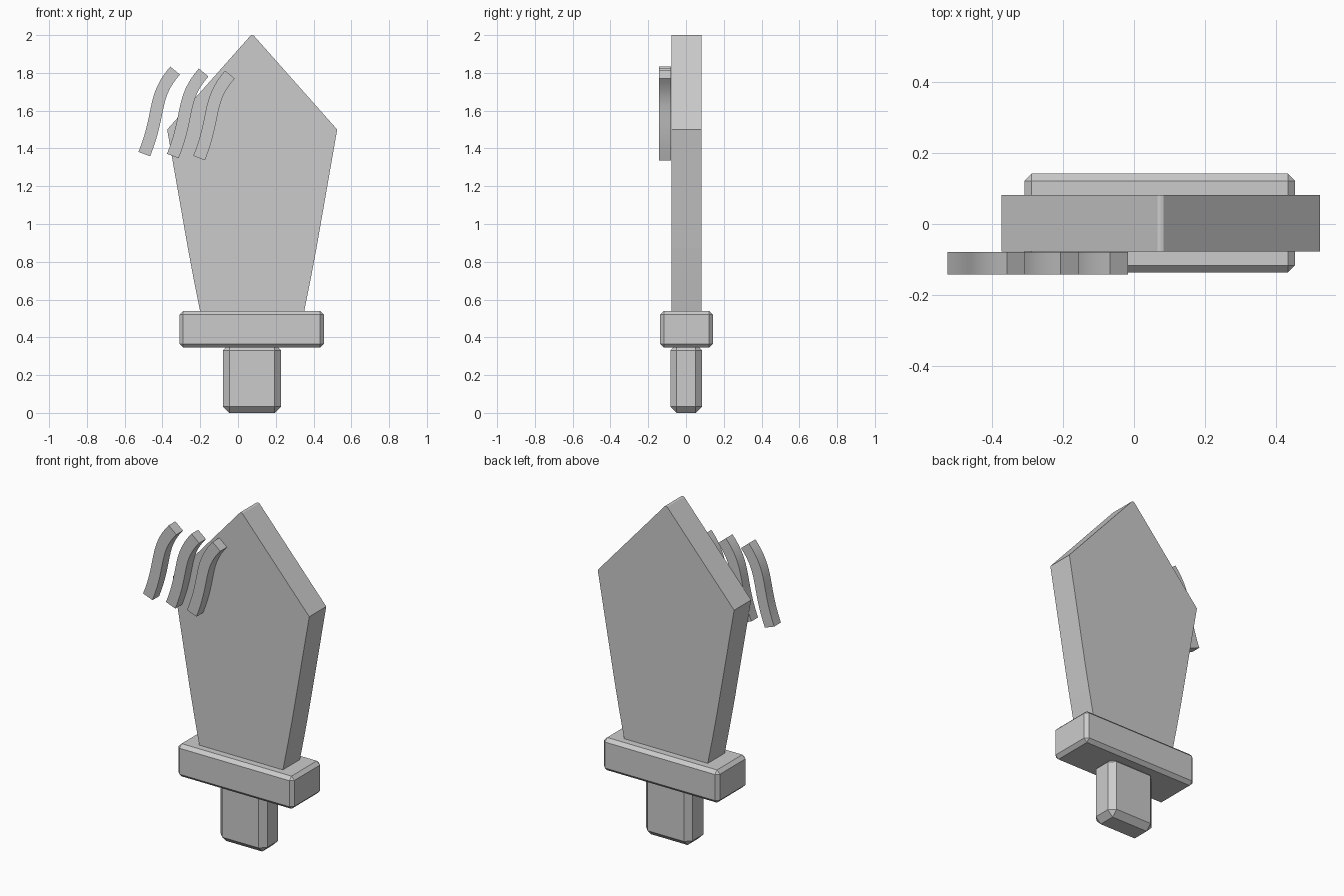
import bpy, bmesh
from mathutils import Vector
from mathutils.geometry import interpolate_bezier

if "Cube" in bpy.data.objects:
    bpy.data.objects.remove(bpy.data.objects["Cube"])

CX = 0.075   # sword axis


def make_object(name, bm):
    bmesh.ops.recalc_face_normals(bm, faces=bm.faces)
    mesh = bpy.data.meshes.new(name)
    bm.to_mesh(mesh)
    bm.free()
    ob = bpy.data.objects.new(name, mesh)
    bpy.context.collection.objects.link(ob)
    return ob


def chamfered_box(name, x, y, z, bevel):
    bm = bmesh.new()
    bmesh.ops.create_cube(bm, size=1)
    for v in bm.verts:
        v.co = [a + (b - a) * (c + 0.5) for c, (a, b) in zip(v.co, (x, y, z))]
    bmesh.ops.bevel(bm, geom=bm.edges[:], offset=bevel, segments=1,
                    profile=0.5, affect='EDGES')
    return make_object(name, bm)


def extruded_profile(name, points, y0, y1):
    bm = bmesh.new()
    front = bm.faces.new([bm.verts.new((x, y0, z)) for x, z in points])
    ext = bmesh.ops.extrude_face_region(bm, geom=[front], use_keep_orig=True)
    moved = [g for g in ext["geom"] if isinstance(g, bmesh.types.BMVert)]
    bmesh.ops.translate(bm, vec=(0, y1 - y0, 0), verts=moved)
    return make_object(name, bm)


# Handle and guard
chamfered_box("handle", (-0.08, 0.228), (-0.083, 0.085), (0, 0.365), 0.034)
chamfered_box("guard", (-0.31, 0.455), (-0.137, 0.142), (0.345, 0.54), 0.02)

# Blade: mirrored half outline
half = [(0.273, 0.52), (0.276, 0.54), (0.31, 0.71), (0.34, 0.87),
        (0.45, 1.5), (0.008, 1.998)]
outline = [(CX + w, z) for w, z in half]
outline += [(CX, 2.0)]
outline += [(CX - w, z) for w, z in reversed(half)]
extruded_profile("blade", outline, -0.078, 0.082)

# Three S-shaped swoosh ribbons in front of the blade
path = interpolate_bezier(Vector((-0.333, 1.812)), Vector((-0.455, 1.673)),
                          Vector((-0.407, 1.592)), Vector((-0.496, 1.370)), 17)
left, right = [], []
for i, p in enumerate(path):
    t = (path[min(i + 1, 16)] - path[max(i - 1, 0)]).normalized()
    n = Vector((-t.y, t.x)) * 0.033
    left.append(p + n)
    right.append(p - n)
ribbon = left + right[::-1]
for k, (dx, dz) in enumerate([(0, 0), (0.151, -0.01), (0.29, -0.021)]):
    ob = extruded_profile(f"swoosh_{k + 1}", [(p.x + dx, p.y + dz) for p in ribbon],
                          -0.142, -0.079)
    bpy.ops.object.select_all(action='DESELECT')
    ob.select_set(True)
    bpy.context.view_layer.objects.active = ob
    bpy.ops.object.shade_smooth_by_angle(angle=0.5)
